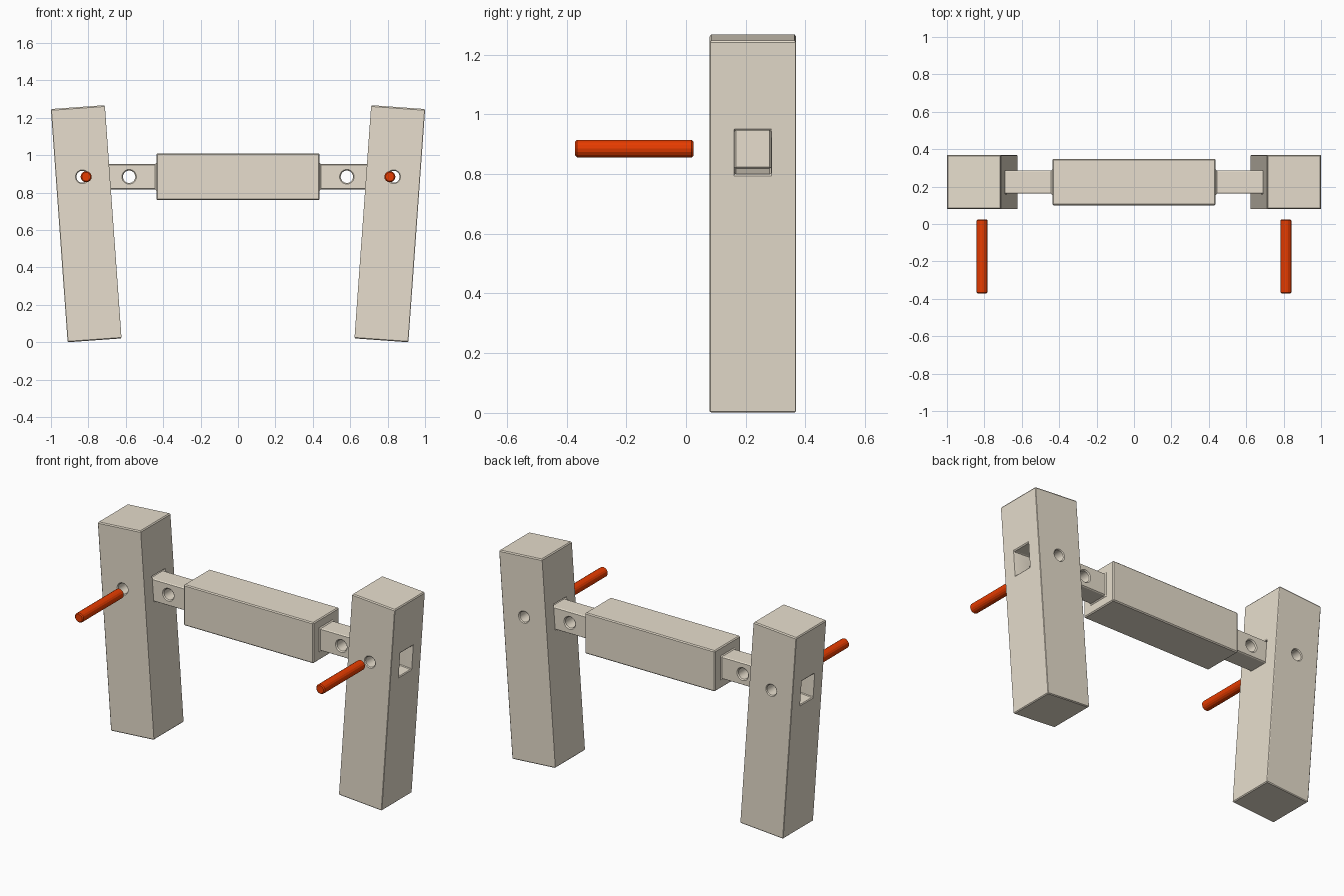
import bpy, bmesh, math
from mathutils import Matrix

if "Cube" in bpy.data.objects:
    bpy.data.objects.remove(bpy.data.objects["Cube"])

YC, ZC = 0.224, 0.885          # centre line of the rail
TILT = math.radians(4.1)       # outward lean of the posts


def material(name, rgb):
    m = bpy.data.materials.new(name)
    m.diffuse_color = (*rgb, 1)
    m.use_nodes = True
    m.node_tree.nodes["Principled BSDF"].inputs["Base Color"].default_value = m.diffuse_color
    return m


WOOD = material("pale wood", (0.80, 0.73, 0.61))
RED = material("red orange", (0.80, 0.045, 0.0))


def make_object(name, bm, mat):
    bmesh.ops.recalc_face_normals(bm, faces=bm.faces)
    me = bpy.data.meshes.new(name)
    bm.to_mesh(me)
    bm.free()
    me.materials.append(mat)
    ob = bpy.data.objects.new(name, me)
    bpy.context.collection.objects.link(ob)
    return ob


def box(name, center, size, tilt=0.0, mat=WOOD):
    bm = bmesh.new()
    bmesh.ops.create_cube(bm, size=1, matrix=Matrix.Translation(center)
                          @ Matrix.Rotation(tilt, 4, 'Y') @ Matrix.Diagonal((*size, 1)))
    return make_object(name, bm, mat)


def rod(name, center, radius, length, sides, mat=WOOD):
    # cylinder running along y
    bm = bmesh.new()
    bmesh.ops.create_cone(bm, cap_ends=True, segments=sides, radius1=radius,
                          radius2=radius, depth=length, matrix=Matrix.Translation(center)
                          @ Matrix.Rotation(math.pi / 2, 4, 'X'))
    return make_object(name, bm, mat)


def finish(ob, cutters, bevel, angle=50, smooth=True):
    # cut the holes, chamfer the edges, then bake the modifiers
    for c in cutters:
        c.hide_render = True
        mod = ob.modifiers.new("cut", 'BOOLEAN')
        mod.operation, mod.solver, mod.object = 'DIFFERENCE', 'EXACT', c
    mod = ob.modifiers.new("chamfer", 'BEVEL')
    mod.width, mod.segments = bevel, 1
    mod.limit_method, mod.angle_limit = 'ANGLE', math.radians(angle)
    bpy.context.view_layer.objects.active = ob
    for o in bpy.context.view_layer.objects:
        o.select_set(o == ob)
    for m in list(ob.modifiers):
        bpy.ops.object.modifier_apply(modifier=m.name)
    for c in cutters:
        bpy.data.objects.remove(c)
    if smooth:
        bpy.ops.object.shade_smooth_by_angle(angle=math.radians(25))


# rail: thick body with a tenon at each end, lofted from square rings along x
TENON, BODY = (0.062, 0.068), (0.124, 0.124)
bm = bmesh.new()
rings = []
for x, (hy, hz) in ((-0.71, TENON), (-0.437, TENON), (-0.437, BODY),
                    (0.437, BODY), (0.437, TENON), (0.71, TENON)):
    rings.append([bm.verts.new((x, YC + a * hy, ZC + b * hz))
                  for a, b in ((-1, -1), (1, -1), (1, 1), (-1, 1))])
for r, s in zip(rings, rings[1:]):
    for i in range(4):
        j = (i + 1) % 4
        bm.faces.new((r[i], r[j], s[j], s[i]))
bm.faces.new(rings[0])
bm.faces.new(rings[-1])
rail = make_object("rail", bm, WOOD)
finish(rail, [rod("tenon_hole", (s * 0.582, YC, ZC), 0.033, 0.6, 24)
              for s in (-1, 1)], 0.006)

for side, s in (("left", -1), ("right", 1)):
    # leaning post with a through mortise and a peg hole
    post = box(side + "_post", (s * 0.8115, YC, 0.634), (0.289, 0.289, 1.25), s * TILT)
    finish(post, [box("mortise", (s * 0.832, YC, 0.882), (0.6, 0.122, 0.146), s * TILT),
                  rod("peg_hole", (s * 0.832, YC, ZC), 0.032, 0.6, 24)], 0.005)
    # loose peg in front of its hole
    peg = rod(side + "_peg", (s * 0.812, -0.173, ZC), 0.0295, 0.396, 16, RED)
    finish(peg, [], 0.006, smooth=False)
